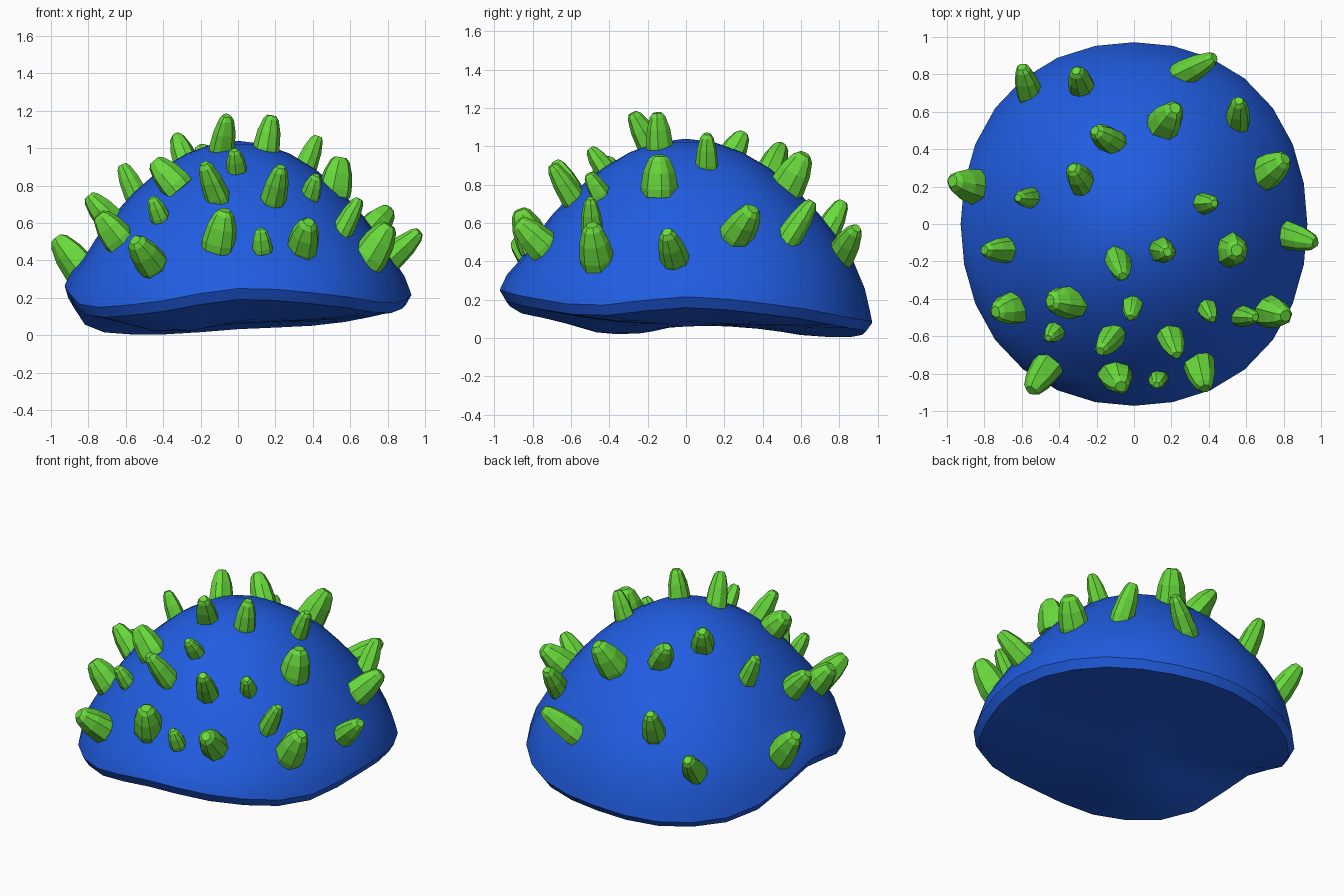
import bpy, bmesh, math, random
from mathutils import Vector

if "Cube" in bpy.data.objects:
    bpy.data.objects.remove(bpy.data.objects["Cube"])
random.seed(4)
SEG, A, B = 28, 0.927, 0.972

# rim height every 30 degrees, counter-clockwise from +x
RIM = [.215, .17, .105, .08, .047, .085, .265, .155, .175, .25, .22, .17]


def rim(a):
    f = (a / math.tau * 12) % 12
    i, t = int(f), f % 1
    p = [RIM[(i + k) % 12] for k in (-1, 0, 1, 2)]
    return p[1] + .5 * t * (p[2] - p[0] + t * (2 * p[0] - 5 * p[1] + 4 * p[2] - p[3]
                            + t * (3 * (p[1] - p[2]) + p[3] - p[0])))


def plump(a):
    # outline slightly squarer than an ellipse
    return 1 + .0125 * (1 - math.cos(4 * a))


def dome_z(s):
    return .2 + .84 * max(0, 1 - s ** 1.95) ** .86


def material(name, col):
    m = bpy.data.materials.new(name)
    m.diffuse_color = (*col, 1)
    m.use_nodes = True
    m.node_tree.nodes["Principled BSDF"].inputs["Base Color"].default_value = m.diffuse_color
    return m


def finish(bm, name, mat):
    bmesh.ops.recalc_face_normals(bm, faces=bm.faces)
    me = bpy.data.meshes.new(name)
    bm.to_mesh(me)
    bm.free()
    me.materials.append(mat)
    ob = bpy.data.objects.new(name, me)
    bpy.context.collection.objects.link(ob)
    return ob


def bridge(bm, r0, r1):
    n = len(r0)
    for i in range(n):
        bm.faces.new((r0[i], r0[(i + 1) % n], r1[(i + 1) % n], r1[i]))


def fan(bm, ring, co):
    c = bm.verts.new(co)
    for i in range(len(ring)):
        bm.faces.new((c, ring[i], ring[(i + 1) % len(ring)]))


# domed shell with wavy rim and shallow closed underside
bm = bmesh.new()


def upper(x, y, s, a):
    # the dome bends to the wavy rim over its outer tenth
    k = max(0, (s - .9) / .1) ** 1.6
    return dome_z(min(s, .9)) * (1 - k) + rim(a) * k


def under(x, y, s, a):
    edge = max(0, rim(a) - .05)
    dip = .07 * math.exp(-((x + .4) ** 2 + (y + .38) ** 2) / .1) * (1 - s ** 4)
    return .07 + (edge - .07) * s ** 2 - dip


def ring(s, height):
    out = []
    for i in range(SEG):
        a = math.tau * i / SEG
        x, y = A * s * plump(a) * math.cos(a), B * s * plump(a) * math.sin(a)
        out.append(bm.verts.new((x, y, max(0, height(x, y, s, a)))))
    return out


rings = [ring(s, upper) for s in (.15, .3, .45, .6, .72, .82, .9, .96, .988, 1)]
rings += [ring(s, under) for s in (.965, .8, .6, .4, .2)]
for r0, r1 in zip(rings, rings[1:]):
    bridge(bm, r0, r1)
fan(bm, rings[0], (0, 0, 1.04))
fan(bm, rings[-1], (0, 0, .06))
shell = finish(bm, "domed_shell", material("blue", (.015, .11, .76)))
bpy.context.view_layer.objects.active = shell
shell.select_set(True)
bpy.ops.object.shade_smooth_by_angle(angle=math.radians(40))

# faceted tapering spikes, in size groups that share radius and rise
green = material("green", (.14, .7, .045))


def spike_group(name, radius, rise, places):
    """places: base x, base y, tip x, tip y"""
    bm = bmesh.new()
    for bx, by, tx, ty in places:
        a = math.atan2(by / B, bx / A)
        z = dome_z(math.hypot(bx / A, by / B) / plump(a))
        base = Vector((bx, by, z))
        ax = Vector((tx, ty, z + rise)) - base
        u = ax.orthogonal().normalized()
        v = ax.cross(u).normalized()
        spokes = []
        for i in range(8):
            a = math.tau * (i + random.uniform(-.2, .2)) / 8
            spokes.append((u * math.cos(a) + v * math.sin(a)) * radius * random.uniform(.92, 1.06))
        prev = None
        for t, k in ((-.25, .96), (0, 1), (.5, .86), (.88, .58), (1, .34)):
            cur = [bm.verts.new(base + ax * t + d * k) for d in spokes]
            if prev:
                bridge(bm, prev, cur)
            else:
                bm.faces.new(cur)
            prev = cur
        bm.faces.new(prev)
    finish(bm, name, green)


spike_group("small_spikes", .06, .155, [
    (-.55, .14, -.62, .14), (.37, .11, .43, .11), (.57, -.49, .65, -.50)])
spike_group("short_spikes", .055, .1, [
    (-.42, -.57, -.46, -.61), (-.01, -.43, -.02, -.50),
    (.39, -.45, .42, -.51), (.13, -.82, .12, -.86)])
spike_group("tall_spikes", .07, .17, [
    (-.28, .73, -.31, .82), (.55, .55, .56, .66), (.15, -.14, .18, -.15),
    (-.09, -.19, -.06, -.28), (.19, -.59, .23, -.70), (-.11, -.59, -.18, -.68)])
spike_group("medium_spikes", .074, .135, [
    (-.56, .71, -.60, .84), (.27, .81, .43, .89), (-.12, .44, -.21, .50),
    (-.28, .22, -.33, .30), (-.68, -.14, -.80, -.14), (.82, -.06, .97, -.10)])
spike_group("stout_spikes", .094, .165, [
    (.16, .53, .22, .62), (-.84, .20, -.97, .23), (.52, -.14, .55, -.14),
    (.71, -.46, .81, -.49), (-.10, -.80, -.07, -.87)])
spike_group("leaning_spikes", .09, .125, [
    (-.34, -.42, -.45, -.41), (-.64, -.45, -.74, -.47), (.70, .27, .81, .35),
    (-.46, -.76, -.55, -.89), (.35, -.75, .38, -.88)])
